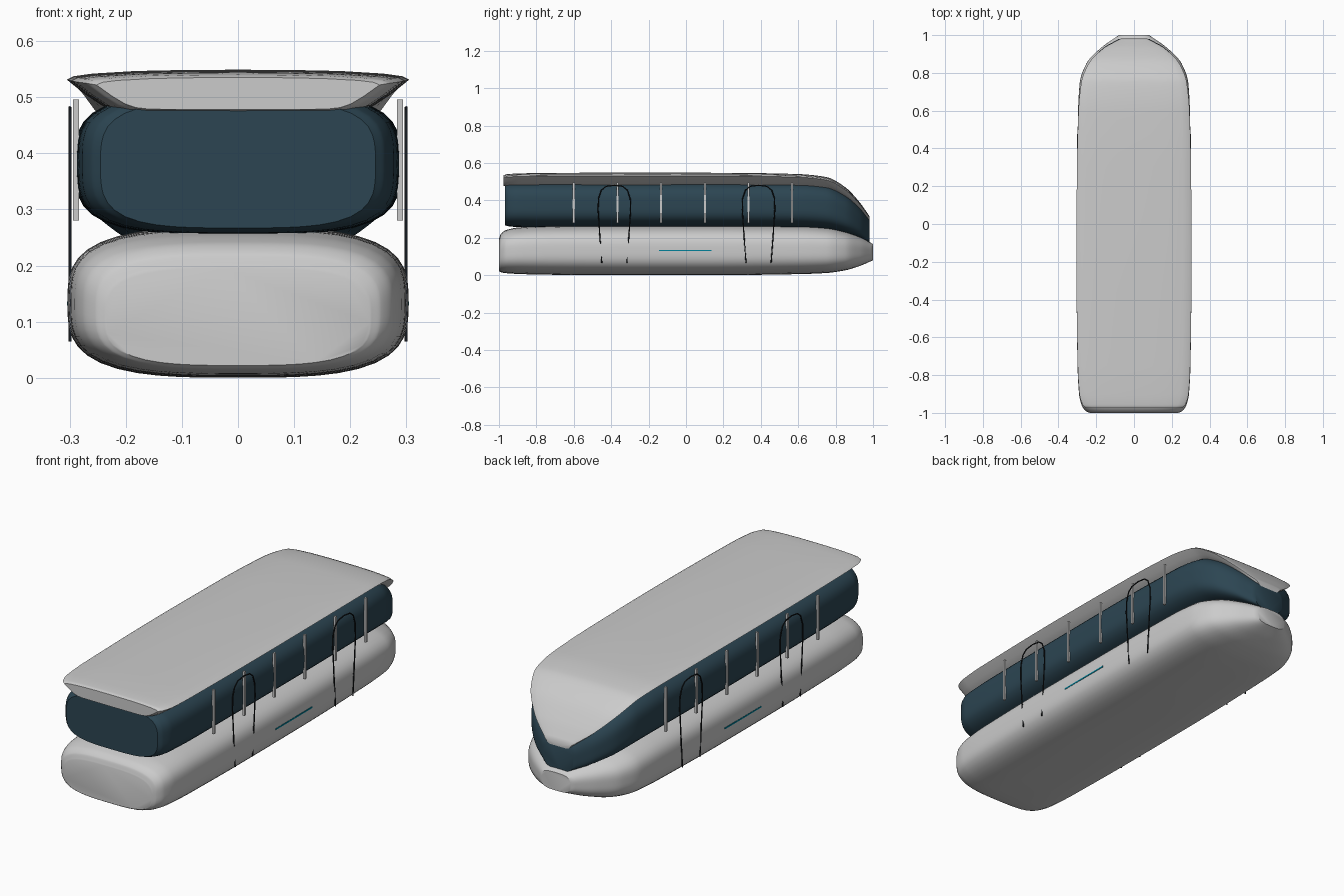
import bpy, bmesh, math

if "Cube" in bpy.data.objects:
    bpy.data.objects.remove(bpy.data.objects["Cube"])


def material(name, rgb):
    m = bpy.data.materials.new(name)
    m.diffuse_color = (*rgb, 1)
    m.use_nodes = True
    m.node_tree.nodes["Principled BSDF"].inputs["Base Color"].default_value = m.diffuse_color
    return m


GLASS = material("dark_glass", (0.025, 0.06, 0.085))
BLACK = material("black_seal", (0.008, 0.01, 0.012))
BLUE = material("blue_accent", (0.0, 0.22, 0.32))


def smooth_stations(st, n=6):
    """Monotone cubic interpolation of (y, half width, bottom, top)."""
    def slopes(k):
        d = [(b[k] - a[k]) / (b[0] - a[0]) for a, b in zip(st, st[1:])]
        mid = [2 * a * b / (a + b) if a * b > 0 else 0 for a, b in zip(d, d[1:])]
        return [d[0]] + mid + [d[-1]]
    m = {k: slopes(k) for k in (1, 2, 3)}
    out = []
    for i, (a, b) in enumerate(zip(st, st[1:])):
        h = b[0] - a[0]
        for j in range(n):
            t = j / n
            row = [a[0] + h * t]
            for k in (1, 2, 3):
                row.append((2*t**3 - 3*t*t + 1) * a[k] + (t**3 - 2*t*t + t) * h * m[k][i]
                           + (3*t*t - 2*t**3) * b[k] + (t**3 - t*t) * h * m[k][i + 1])
            out.append(row)
    return out + [list(st[-1])]


def superellipse(e, n=56):
    """Unit section: x in -1..1, z in 0..1."""
    pts = []
    for i in range(n):
        a = 2 * math.pi * i / n
        c, s = math.cos(a), math.sin(a)
        r = (abs(c) ** e + abs(s) ** e) ** (-1 / e)
        pts.append((r * c, 0.5 + 0.5 * r * s))
    return pts


def loft(name, section, stations, mat=None):
    bm = bmesh.new()
    rings = [[bm.verts.new((x * w, y, lo + (hi - lo) * z)) for x, z in section]
             for y, w, lo, hi in smooth_stations(stations)]
    n = len(section)
    for a, b in zip(rings, rings[1:]):
        for i in range(n):
            bm.faces.new((a[i], a[(i + 1) % n], b[(i + 1) % n], b[i]))
    bm.faces.new(rings[0])
    bm.faces.new(rings[-1])
    bmesh.ops.recalc_face_normals(bm, faces=bm.faces)
    me = bpy.data.meshes.new(name)
    bm.to_mesh(me)
    bm.free()
    ob = bpy.data.objects.new(name, me)
    bpy.context.collection.objects.link(ob)
    if mat:
        me.materials.append(mat)
    bpy.ops.object.select_all(action='DESELECT')
    ob.select_set(True)
    bpy.context.view_layer.objects.active = ob
    bpy.ops.object.shade_smooth_by_angle(angle=math.radians(40))
    return ob


def box(name, loc, size, mat=None):
    bpy.ops.mesh.primitive_cube_add(size=1, location=loc)
    ob = bpy.context.object
    ob.name = name
    ob.scale = size
    if mat:
        ob.data.materials.append(mat)
    return ob


# Lower body with a squared tail and tapered nose
loft("lower_body", superellipse(3.2), [
    (-1.0, 0.235, 0.022, 0.195), (-0.99, 0.255, 0.016, 0.222),
    (-0.96, 0.277, 0.011, 0.242), (-0.9, 0.291, 0.007, 0.255),
    (-0.75, 0.299, 0.003, 0.264), (-0.3, 0.304, 0.0, 0.268),
    (0.1, 0.303, 0.0, 0.268), (0.6, 0.296, 0.006, 0.265),
    (0.75, 0.287, 0.012, 0.256), (0.85, 0.252, 0.026, 0.235),
    (0.93, 0.178, 0.05, 0.205), (1.0, 0.08, 0.08, 0.167)])

# Wraparound glass band
loft("glass_band", superellipse(3.5), [
    (-0.968, 0.245, 0.267, 0.492), (-0.95, 0.262, 0.262, 0.5),
    (-0.9, 0.278, 0.258, 0.505), (-0.7, 0.286, 0.255, 0.507),
    (0.1, 0.29, 0.255, 0.507), (0.6, 0.283, 0.253, 0.505),
    (0.75, 0.27, 0.245, 0.492), (0.85, 0.235, 0.225, 0.445),
    (0.93, 0.165, 0.2, 0.37), (0.98, 0.08, 0.175, 0.3)], GLASS)

# Roof shell: flat crown, thin brim, underside sloping into the glass
half = [(0, 1), (0.3, 0.995), (0.6, 0.97), (0.85, 0.91), (0.96, 0.85), (1, 0.77),
        (0.97, 0.67), (0.89, 0.42), (0.8, 0.18), (0.72, 0.06), (0.62, 0.01), (0, 0)]
roof = half + [(-x, z) for x, z in half[-2:0:-1]]
loft("roof_shell", roof, [
    (-0.975, 0.252, 0.478, 0.535), (-0.96, 0.27, 0.474, 0.54),
    (-0.9, 0.289, 0.472, 0.544), (-0.75, 0.298, 0.472, 0.547),
    (-0.2, 0.305, 0.472, 0.549), (0.3, 0.302, 0.472, 0.547),
    (0.6, 0.294, 0.468, 0.541), (0.75, 0.279, 0.455, 0.525),
    (0.85, 0.24, 0.41, 0.472), (0.93, 0.162, 0.345, 0.388),
    (0.982, 0.07, 0.288, 0.314)])

for side, label in ((-1, "left"), (1, "right")):
    # Window pillars
    for i in range(6):
        box(f"window_pillar_{label}_{i + 1}", (side * 0.289, -0.6 + 0.2335 * i, 0.388),
            (0.011, 0.011, 0.215))
    # Accent stripe set into the body side
    box(f"accent_stripe_{label}", (side * 0.3035, -0.005, 0.132), (0.003, 0.28, 0.007), BLUE)
    # Arched door seals
    arch = [(-0.067, 0.065), (-0.077, 0.2), (-0.087, 0.35), (-0.085, 0.41), (-0.07, 0.455),
            (-0.045, 0.475), (0, 0.481)]
    arch += [(-y, z) for y, z in arch[-2::-1]]
    for j, cy in enumerate((-0.383, 0.388)):
        cu = bpy.data.curves.new("door_seal", 'CURVE')
        cu.dimensions = '3D'
        cu.bevel_depth = 0.003
        cu.bevel_resolution = 2
        cu.use_fill_caps = True
        sp = cu.splines.new('POLY')
        sp.points.add(len(arch) - 1)
        for p, (y, z) in zip(sp.points, arch):
            p.co = (side * 0.2995, cy + y, z, 1)
        cu.materials.append(BLACK)
        ob = bpy.data.objects.new(f"door_seal_{label}_{j + 1}", cu)
        bpy.context.collection.objects.link(ob)
